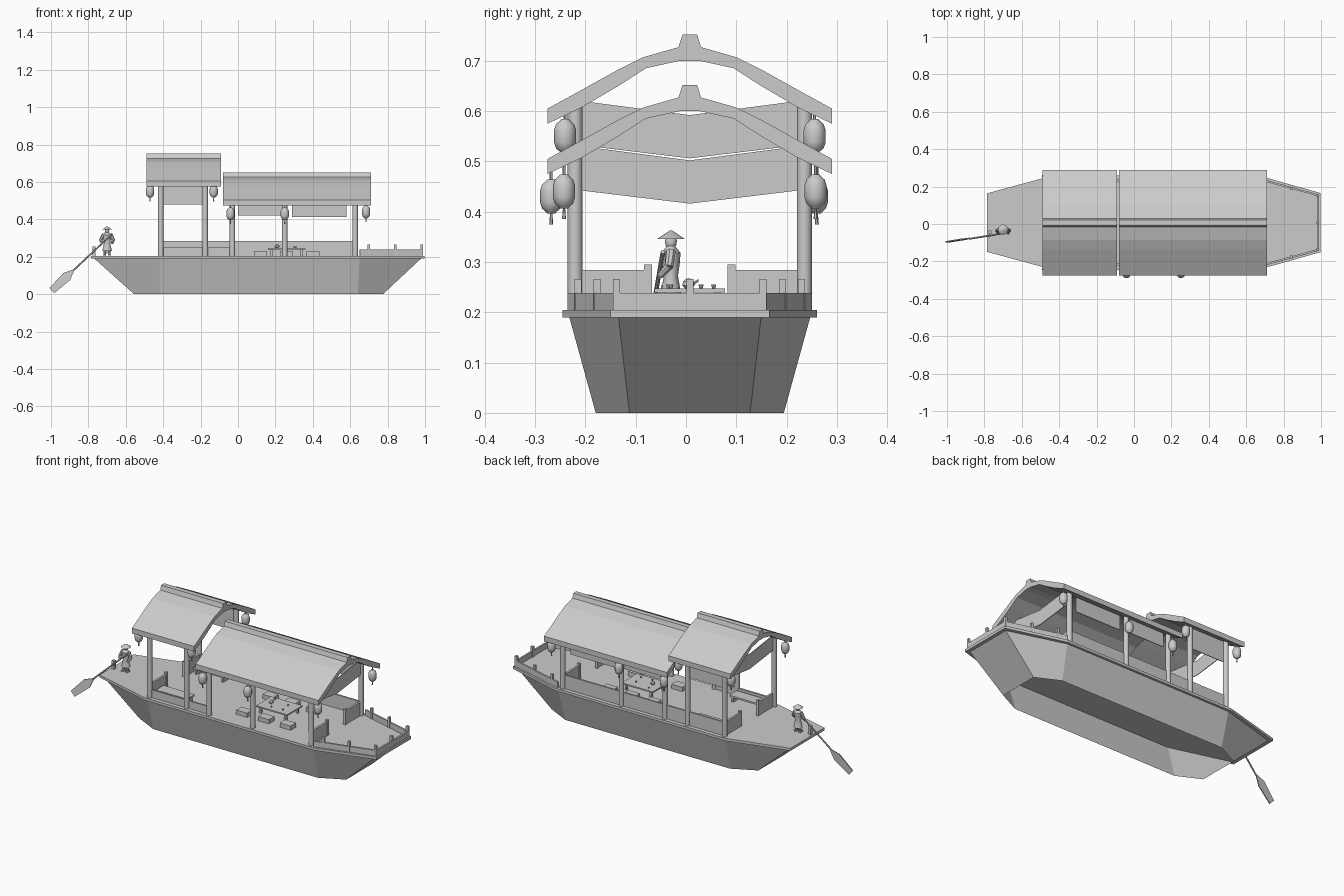
import bpy, bmesh, math
from mathutils import Vector, Matrix

if "Cube" in bpy.data.objects:
    bpy.data.objects.remove(bpy.data.objects["Cube"])

grey = bpy.data.materials.new("plain grey")
grey.use_nodes = True
COLOUR = (0.6, 0.6, 0.6, 1)
grey.diffuse_color = COLOUR
grey.node_tree.nodes["Principled BSDF"].inputs["Base Color"].default_value = COLOUR

YC = 0.0075   # centre line of the boat
smooth = []


def finish(name, bm, round_it=False):
    bmesh.ops.recalc_face_normals(bm, faces=bm.faces[:])
    mesh = bpy.data.meshes.new(name)
    bm.to_mesh(mesh)
    bm.free()
    mesh.materials.append(grey)
    ob = bpy.data.objects.new(name, mesh)
    bpy.context.collection.objects.link(ob)
    if round_it:
        smooth.append(ob)
    return ob


def box(name, centre, size, turn=None):
    bm = bmesh.new()
    m = Matrix.Translation(centre) @ (turn or Matrix()) @ Matrix.Diagonal((*size, 1))
    bmesh.ops.create_cube(bm, size=1, matrix=m)
    return finish(name, bm)


def board(name, a, b, low, high, thick=0.01):
    """Upright board between two plan points."""
    a, b = Vector(a), Vector(b)
    d = b - a
    turn = Matrix.Rotation(math.atan2(d.y, d.x), 4, 'Z')
    mid = (a + b) / 2
    return box(name, (mid.x, mid.y, (low + high) / 2), (d.length, thick, high - low), turn)


def rod(name, a, b, r1, r2=None, sides=10):
    a, b = Vector(a), Vector(b)
    d = b - a
    m = Matrix.Translation((a + b) / 2) @ d.to_track_quat('Z', 'Y').to_matrix().to_4x4()
    bm = bmesh.new()
    bmesh.ops.create_cone(bm, cap_ends=True, segments=sides, radius1=r1,
                          radius2=r1 if r2 is None else r2, depth=d.length, matrix=m)
    return finish(name, bm, True)


def lathe(name, profile, at, sides=12, squash=1):
    """Spin (radius, height) pairs about the vertical."""
    bm = bmesh.new()
    rings = []
    for r, z in profile:
        rings.append([bm.verts.new((at[0] + r * squash * math.cos(2 * math.pi * i / sides),
                                    at[1] + r * math.sin(2 * math.pi * i / sides), at[2] + z))
                      for i in range(sides)])
    for lo, hi in zip(rings, rings[1:]):
        for i in range(sides):
            j = (i + 1) % sides
            bm.faces.new((lo[i], lo[j], hi[j], hi[i]))
    bm.faces.new(rings[0])
    bm.faces.new(rings[-1])
    return finish(name, bm, True)


def prism(name, points, vec):
    """Extrude a flat outline along a vector."""
    bm = bmesh.new()
    face = bm.faces.new([bm.verts.new(p) for p in points])
    out = bmesh.ops.extrude_face_region(bm, geom=[face])
    moved = [v for v in out["geom"] if isinstance(v, bmesh.types.BMVert)]
    bmesh.ops.translate(bm, verts=moved, vec=vec)
    return finish(name, bm)


def outline(half):
    """Mirror (x, half width) stations into a closed plan outline."""
    return [(x, YC - w) for x, w in half] + [(x, YC + w) for x, w in reversed(half)]


# Hull: open shell whose sides lean inwards to the bottom
top = outline([(-0.77, 0.142), (-0.42, 0.24), (0.65, 0.24), (0.98, 0.142)])
low = outline([(-0.555, 0.12), (-0.42, 0.187), (0.64, 0.187), (0.775, 0.12)])
bm = bmesh.new()
up = [bm.verts.new((x, y, 0.192)) for x, y in top]
dn = [bm.verts.new((x, y, 0)) for x, y in low]
for i in range(len(up)):
    j = (i + 1) % len(up)
    bm.faces.new((dn[i], dn[j], up[j], up[i]))
finish("hull", bm)

# Deck
edge = outline([(-0.787, 0.156), (-0.43, 0.253), (0.66, 0.253), (0.998, 0.158)])
prism("deck", [(x, y, 0.19) for x, y in edge], (0, 0, 0.015))

# Bow fence with posts
for s in (-1, 1):
    board("bow_side_fence", (0.65, YC + s * 0.238), (0.985, YC + s * 0.146), 0.205, 0.238)
    for x, w in ((0.7, 0.222), (0.84, 0.184), (0.983, 0.146)):
        box("bow_post", (x, YC + s * w, 0.235), (0.014, 0.014, 0.062))
board("bow_end_fence", (0.985, YC - 0.146), (0.985, YC + 0.146), 0.205, 0.238)
box("bow_centre_post", (0.983, YC, 0.235), (0.014, 0.014, 0.062))

# Cabin walls, with a gap in the middle of each end
for x in (-0.41, 0.625):
    for s in (-1, 1):
        board("end_wall", (x, YC + s * 0.08), (x, YC + s * 0.22), 0.205, 0.284, 0.012)
        box("door_post", (x, YC + s * 0.083, 0.25), (0.016, 0.016, 0.09))
board("left_wall", (-0.41, YC + 0.225), (0.625, YC + 0.225), 0.205, 0.284)
board("right_wall_aft", (-0.41, YC - 0.225), (-0.18, YC - 0.225), 0.205, 0.25)
board("right_wall_mid", (-0.17, YC - 0.225), (-0.03, YC - 0.225), 0.205, 0.25)

# Roof posts
for s in (-1, 1):
    for x, z in ((-0.413, 0.61), (-0.175, 0.61), (-0.03, 0.51), (0.25, 0.51), (0.627, 0.51)):
        rod("roof_post", (x, YC + s * 0.228, 0.2), (x, YC + s * 0.228, z), 0.015)

# Roofs: arched shell with a ridge cap
upper = [(0.0145, 0.752), (0.0225, 0.727), (0.0925, 0.707), (0.145, 0.681), (0.215, 0.642), (0.2825, 0.605)]
under = [(0.2825, 0.575), (0.215, 0.607), (0.14, 0.651), (0.0875, 0.685), (0.02, 0.7)]


def roof(name, x0, x1, drop):
    half = upper + under
    ring = [(x0, YC + y, z - drop) for y, z in half]
    ring += [(x0, YC - y, z - drop) for y, z in reversed(half)]
    prism(name, ring, (x1 - x0, 0, 0))


roof("aft_roof", -0.49, -0.09, 0)
roof("fore_roof", -0.08, 0.71, 0.1)

# Cloths sagging across the ends and hanging along the left side
for x, z in ((-0.415, 0.0), (0.628, -0.09)):
    prism("end_cloth", [(x, YC - 0.215, 0.62 + z), (x, YC - 0.215, 0.532 + z), (x, YC, 0.506 + z),
                        (x, YC + 0.215, 0.532 + z), (x, YC + 0.215, 0.62 + z), (x, YC, 0.592 + z)],
          (0.004, 0, 0))
for x0, x1, z, h in ((-0.4, -0.19, 0.48, 0.12), (0.0, 0.235, 0.42, 0.08), (0.29, 0.58, 0.412, 0.085)):
    board("side_cloth", (x0, YC + 0.224), (x1, YC + 0.224), z, z + h, 0.004)

# Lanterns
lantern = [(0.008, -0.034), (0.011, -0.03), (0.018, -0.024), (0.022, -0.012), (0.022, 0.012),
           (0.018, 0.024), (0.011, 0.03), (0.008, 0.034)]


def hang(x, y, z, hook):
    lathe("lantern", lantern, (x, y, z))
    rod("lantern_cord", (x, y, z + 0.03), (x, y, hook), 0.003, sides=6)
    rod("lantern_tassel", (x, y, z - 0.055), (x, y, z - 0.03), 0.004, 0.002, sides=6)


for s in (-1, 1):
    for x in (-0.47, -0.13):
        hang(x, YC + s * 0.248, 0.55, 0.6)
    hang(0.685, YC + s * 0.25, 0.44, 0.495)
    for x in (-0.04, 0.25):
        hang(x, -0.268 if s < 0 else 0.26, 0.43, 0.49)

# Table, stools and tea things
box("table_top", (0.26, YC, 0.243), (0.2, 0.14, 0.008))
for dx in (-0.08, 0.08):
    for dy in (-0.055, 0.055):
        box("table_leg", (0.26 + dx, YC + dy, 0.222), (0.012, 0.012, 0.036))
for x in (0.12, 0.26, 0.4):
    for dy in (-0.12, 0.12):
        box("stool", (x, YC + dy, 0.217), (0.07, 0.05, 0.026))
lathe("teapot", [(0.006, 0), (0.012, 0.006), (0.011, 0.014), (0.004, 0.02)], (0.21, 0.005, 0.247))
rod("teapot_spout", (0.21, 0.012, 0.255), (0.21, 0.025, 0.264), 0.003, 0.002, 6)
for x, y in ((0.2, 0.055), (0.3, 0.03), (0.31, -0.03), (0.24, -0.035)):
    lathe("cup", [(0.003, 0), (0.005, 0.008)], (x, y, 0.247), 8)

# Aft benches
for s in (-1, 1):
    box("aft_bench", (-0.29, YC + s * 0.17, 0.238), (0.2, 0.07, 0.01))
    for dx in (-0.085, 0.085):
        box("bench_leg", (-0.29 + dx, YC + s * 0.17, 0.219), (0.012, 0.06, 0.028))

# Boatman
mx, my = -0.70, -0.03
for s in (-1, 1):
    rod("leg", (mx + s * 0.012, my, 0.212), (mx + s * 0.01, my, 0.25), 0.007, 0.011, 8)
    box("foot", (mx + s * 0.013, my - 0.004, 0.209), (0.012, 0.024, 0.009))
    rod("upper_arm", (mx + s * 0.018, my, 0.322), (mx + s * 0.034, my - 0.004, 0.29), 0.01, 0.009, 8)
    rod("forearm", (mx + s * 0.034, my - 0.004, 0.292), (mx + s * 0.026, my - 0.022, 0.272), 0.009, 0.006, 8)
lathe("robe", [(0.021, 0.232), (0.018, 0.25), (0.014, 0.272), (0.018, 0.3), (0.019, 0.318), (0.008, 0.332)],
      (mx, my, 0), 12, 1.2)
lathe("head", [(0.006, 0.326), (0.011, 0.334), (0.012, 0.343), (0.008, 0.353)], (mx, my, 0))
rod("straw_hat", (mx, my, 0.346), (mx, my, 0.363), 0.027, 0.002, 14)

# Steering oar on its stern post
box("oar_post", (-0.77, -0.042, 0.228), (0.016, 0.016, 0.052))
tip, grip = Vector((-0.995, -0.098, 0.02)), Vector((-0.675, -0.046, 0.32))
neck = tip.lerp(grip, 0.36)
rod("oar_shaft", neck, grip, 0.0045, sides=8)
along = (grip - tip).normalized()
side = along.cross(Vector((0, 1, 0))).normalized()
blade = [tip + side * 0.019, tip.lerp(grip, 0.25) + side * 0.026, neck + side * 0.005,
         neck - side * 0.005, tip.lerp(grip, 0.25) - side * 0.026, tip - side * 0.019]
prism("oar_blade", blade, (0, 0.006, 0))

# Smooth the round parts, keeping their edges sharp
bpy.ops.object.select_all(action='DESELECT')
for ob in smooth:
    ob.select_set(True)
bpy.context.view_layer.objects.active = smooth[0]
bpy.ops.object.shade_smooth_by_angle(angle=math.radians(40))
